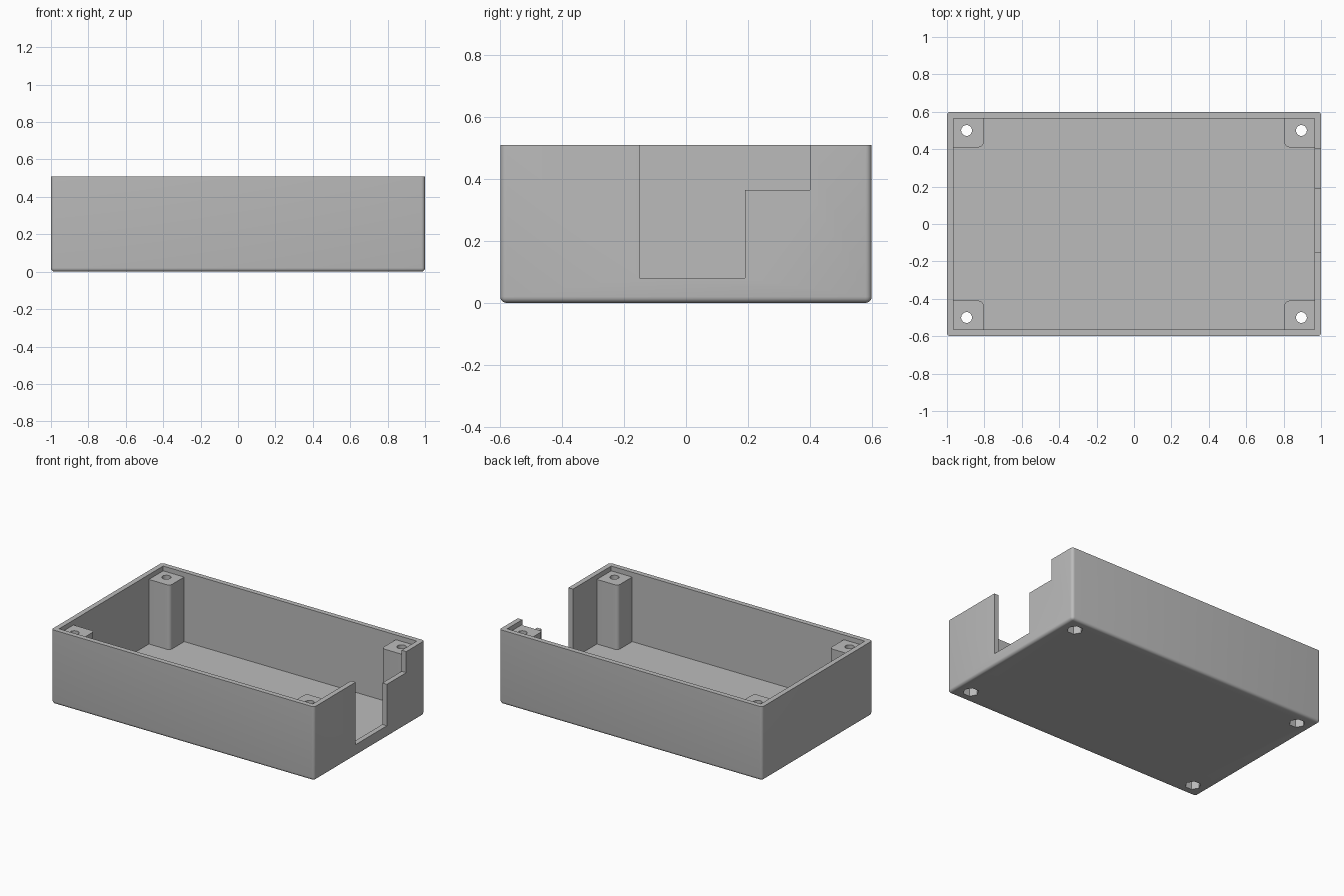
import bpy
import bmesh
from mathutils import Matrix, Vector

cube = bpy.data.objects.get("Cube")
if cube:
    bpy.data.objects.remove(cube, do_unlink=True)

LENGTH, WIDTH, HEIGHT = 2.0, 1.2, 0.51
WALL, FLOOR, POST_TOP = 0.035, 0.033, 0.477

grey = bpy.data.materials.new("plain grey")
grey.use_nodes = True
colour = (0.5, 0.5, 0.5, 1)
grey.diffuse_color = colour
grey.node_tree.nodes["Principled BSDF"].inputs["Base Color"].default_value = colour


def finish(bm, name):
    mesh = bpy.data.meshes.new(name)
    bm.to_mesh(mesh)
    bm.free()
    mesh.materials.append(grey)
    obj = bpy.data.objects.new(name, mesh)
    bpy.context.collection.objects.link(obj)
    return obj


def box(name, low, high, rounded=None, radius=0.02):
    """Box between two corners; rounded(edge midpoint, direction) picks edges to bevel."""
    low, high = Vector(low), Vector(high)
    bm = bmesh.new()
    bmesh.ops.create_cube(bm, size=1)
    for v in bm.verts:
        v.co = (low + high) / 2 + v.co * (high - low)
    if rounded:
        edges = [e for e in bm.edges
                 if rounded((e.verts[0].co + e.verts[1].co) / 2,
                            e.verts[0].co - e.verts[1].co)]
        bmesh.ops.bevel(bm, geom=edges, offset=radius, offset_type='OFFSET',
                        segments=5, profile=0.5, affect='EDGES')
    return finish(bm, name)


def prism(name, x, y, bottom, top, radius, sides):
    bm = bmesh.new()
    bmesh.ops.create_cone(bm, cap_ends=True, segments=sides, radius1=radius,
                          radius2=radius, depth=top - bottom,
                          matrix=Matrix.Translation((x, y, (bottom + top) / 2)))
    # turn hexagons so that corners point along x
    if sides == 6:
        bmesh.ops.rotate(bm, verts=bm.verts, cent=(x, y, 0),
                         matrix=Matrix.Rotation(0.5235988, 3, 'Z'))
    return finish(bm, name)


def combine(target, tool, operation):
    mod = target.modifiers.new(operation.lower(), 'BOOLEAN')
    mod.operation, mod.object, mod.solver = operation, tool, 'EXACT'
    bpy.context.view_layer.update()
    graph = bpy.context.evaluated_depsgraph_get()
    mesh = bpy.data.meshes.new_from_object(target.evaluated_get(graph))
    target.modifiers.clear()
    target.data = mesh
    bpy.data.objects.remove(tool, do_unlink=True)


# Open tray with softened upright and bottom edges
hx, hy = LENGTH / 2, WIDTH / 2
case = box("enclosure", (-hx, -hy, 0), (hx, hy, HEIGHT),
           lambda mid, way: mid.z < HEIGHT - 0.01)
combine(case, box("cavity", (WALL - hx, WALL - hy, FLOOR),
                  (hx - WALL, hy - WALL, 1)), 'DIFFERENCE')

# Stepped cable opening in the +x wall
combine(case, box("deep_opening", (0.9, -0.15, 0.08), (1.1, 0.19, 1)), 'DIFFERENCE')
combine(case, box("shallow_opening", (0.9, 0.1, 0.365), (1.1, 0.4, 1)), 'DIFFERENCE')

# Corner screw posts, each with a through hole and a nut recess below
for sx in (-1, 1):
    for sy in (-1, 1):
        xs = sorted((sx * 0.805, sx * 0.975))
        ys = sorted((sy * 0.41, sy * 0.58))
        post = box("post", (xs[0], ys[0], 0.02), (xs[1], ys[1], POST_TOP),
                   lambda mid, way: abs(way.z) > 0.1 and abs(mid.x) < 0.9
                   and abs(mid.y) < 0.5, 0.025)
        combine(case, post, 'UNION')
        x, y = sx * 0.895, sy * 0.5
        combine(case, prism("screw_hole", x, y, -0.1, 0.6, 0.029, 32), 'DIFFERENCE')
        combine(case, prism("nut_recess", x, y, -0.1, 0.06, 0.05, 6), 'DIFFERENCE')

# Smooth the rounded edges only
bpy.ops.object.select_all(action='DESELECT')
case.select_set(True)
bpy.context.view_layer.objects.active = case
bpy.ops.object.shade_smooth_by_angle(angle=0.52)
